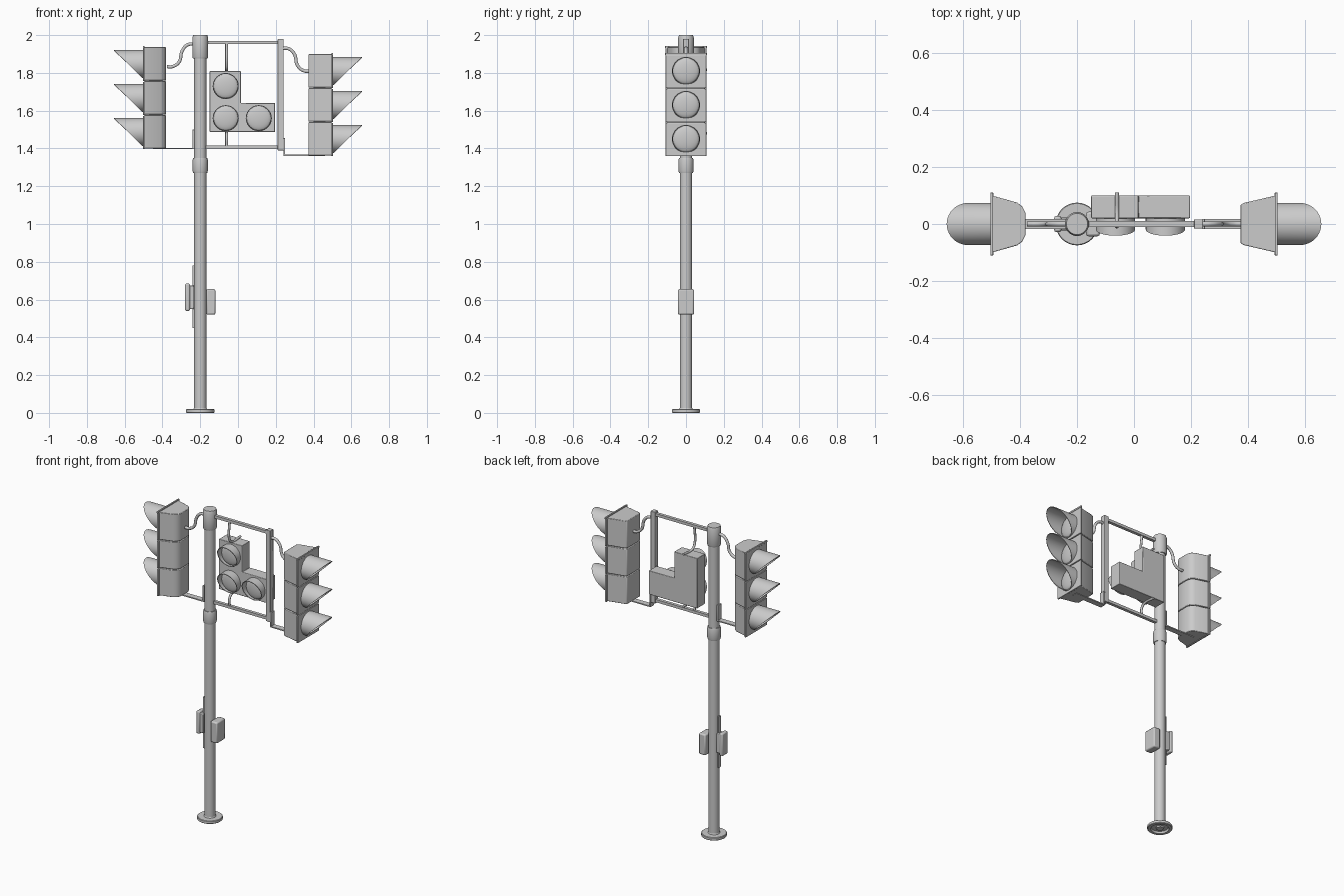
import bpy, bmesh, math
from mathutils import Vector

if "Cube" in bpy.data.objects:
    bpy.data.objects.remove(bpy.data.objects["Cube"])

PX = -0.2  # pole axis


def finish(name, bm, bevel=0.0, angle=35):
    bmesh.ops.recalc_face_normals(bm, faces=bm.faces)
    me = bpy.data.meshes.new(name)
    bm.to_mesh(me)
    bm.free()
    ob = bpy.data.objects.new(name, me)
    bpy.context.collection.objects.link(ob)
    bpy.ops.object.select_all(action='DESELECT')
    ob.select_set(True)
    bpy.context.view_layer.objects.active = ob
    bpy.ops.object.shade_smooth_by_angle(angle=math.radians(angle))
    if bevel:
        m = ob.modifiers.new("bevel", 'BEVEL')
        m.width, m.segments, m.limit_method = bevel, 2, 'ANGLE'
    return ob


def box(name, x, y, z, bevel=0.0):
    """Box from (min, max) ranges."""
    bm = bmesh.new()
    bmesh.ops.create_cube(bm, size=1)
    for v in bm.verts:
        v.co = [r[0] if c < 0 else r[1] for c, r in zip(v.co, (x, y, z))]
    return finish(name, bm, bevel)


def prism(name, pts, vec, bevel=0.0):
    """Extrude a polygon along a vector."""
    bm = bmesh.new()
    f = bm.faces.new([bm.verts.new(p) for p in pts])
    r = bmesh.ops.extrude_face_region(bm, geom=[f])
    for g in r['geom']:
        if isinstance(g, bmesh.types.BMVert):
            g.co += Vector(vec)
    return finish(name, bm, bevel)


def lathe(name, prof, n=32, x=PX):
    """Spin (radius, z) points round the pole axis, capping both ends."""
    bm = bmesh.new()
    rings = [[bm.verts.new((x + r * math.cos(2 * math.pi * i / n),
                            r * math.sin(2 * math.pi * i / n), z)) for i in range(n)]
             for r, z in prof]
    for a, b in zip(rings, rings[1:]):
        for i in range(n):
            j = (i + 1) % n
            bm.faces.new((a[i], a[j], b[j], b[i]))
    bm.faces.new(rings[0])
    bm.faces.new(rings[-1])
    return finish(name, bm)


def tube(name, pts, r):
    cu = bpy.data.curves.new(name, 'CURVE')
    cu.dimensions = '3D'
    cu.bevel_depth, cu.bevel_resolution, cu.use_fill_caps = r, 3, True
    sp = cu.splines.new('BEZIER')
    sp.bezier_points.add(len(pts) - 1)
    for bp, p in zip(sp.bezier_points, pts):
        bp.co = p
        bp.handle_left_type = bp.handle_right_type = 'AUTO'
    ob = bpy.data.objects.new(name, cu)
    bpy.context.collection.objects.link(ob)
    return ob


def visor(name, c, d, r, short, long, wall=0.004, n=40):
    """Hollow tube along d, cut obliquely so the top reaches furthest."""
    c, d, up = Vector(c), Vector(d), Vector((0, 0, 1))
    side = d.cross(up)
    bm = bmesh.new()
    loops = []
    for rad, out in ((r, 0), (r, 1), (r - wall, 1), (r - wall, 0)):
        loop = []
        for i in range(n):
            a = 2 * math.pi * i / n
            ln = short + (long - short) * (1 + math.sin(a)) / 2
            loop.append(bm.verts.new(c + side * rad * math.cos(a)
                                     + up * rad * math.sin(a) + d * ln * out))
        loops.append(loop)
    for k in range(4):
        a, b = loops[k], loops[(k + 1) % 4]
        for i in range(n):
            j = (i + 1) % n
            bm.faces.new((a[i], a[j], b[j], b[i]))
    return finish(name, bm)


def lens(name, c, d, r, depth):
    bm = bmesh.new()
    bmesh.ops.create_uvsphere(bm, u_segments=32, v_segments=12, radius=1)
    for v in bm.verts:
        v.co = Vector(c) + Vector([v.co[i] * (depth if d[i] else r) for i in range(3)])
    return finish(name, bm, angle=60)


# Pole, base and collars
lathe("base_flange", [(0.05, 0.012), (0.055, 0.0), (0.072, 0.0), (0.075, 0.003),
                      (0.075, 0.017), (0.072, 0.02), (0.036, 0.02), (0.033, 0.026)])
lathe("base_bolt", [(0.025, 0.002), (0.025, 0.013)], 6)
lathe("pole", [(0.033, 0.02), (0.033, 1.9)])
lathe("middle_collar", [(0.033, 1.27), (0.037, 1.27), (0.04, 1.28), (0.04, 1.34),
                        (0.037, 1.35), (0.033, 1.35)])
lathe("top_cap", [(0.033, 1.875), (0.038, 1.875), (0.042, 1.885), (0.042, 1.985),
                  (0.037, 2.0)])

# Frame beside the pole
box("frame_top_bar", (-0.17, 0.22), (-0.01, 0.01), (1.952, 1.97))
box("frame_bottom_bar", (-0.17, 0.22), (-0.01, 0.01), (1.398, 1.416))
box("frame_post", (0.21, 0.242), (-0.016, 0.016), (1.39, 1.98), 0.003)

# Three-lens traffic heads at both ends
heads = {
    "left": (-1, 1.397, [(0.498, 0.1), (0.41, 0.075), (0.392, 0.062), (0.381, 0.04)]),
    "right": (1, 1.36, [(0.498, 0.1), (0.385, 0.074), (0.373, 0.066)]),
}
for side, (s, z0, prof) in heads.items():
    pitch = 0.18
    for i in range(3):
        zb = z0 + i * pitch
        outline = [(s * x, y) for x, y in prof] + [(s * x, -y) for x, y in prof[::-1]]
        prism(f"{side}_housing_{i}", [(x, y, zb + 0.003) for x, y in outline],
              (0, 0, pitch - 0.004), 0.003)
        xs = sorted((s * 0.492, s * 0.502))
        box(f"{side}_door_{i}", xs, (-0.108, 0.108), (zb, zb + pitch - 0.005), 0.002)
        c = (s * 0.5, 0, zb + 0.09)
        visor(f"{side}_visor_{i}", c, (s, 0, 0), 0.074, 0.006, 0.157)
        lens(f"{side}_lens_{i}", c, (s, 0, 0), 0.07, 0.018)
    top = z0 + 3 * pitch
    core = sorted((s * 0.4, s * 0.49))
    box(f"{side}_inner_core", core, (-0.058, 0.058), (z0 + 0.01, top - 0.01))
    # Overhanging lid lip
    box(f"{side}_lid_lip", sorted((s * 0.494, s * 0.504)), (-0.11, 0.11),
        (top - 0.006, top + 0.006), 0.002)

# Lower straps carrying the heads
box("left_strap_flat", (-0.45, -0.235), (-0.018, 0.018), (1.396, 1.403))
box("left_strap_upright", (-0.241, -0.23), (-0.018, 0.018), (1.396, 1.5), 0.002)
box("right_strap_flat", (0.246, 0.46), (-0.018, 0.018), (1.36, 1.367))
box("right_strap_upright", (0.24, 0.249), (-0.018, 0.018), (1.36, 1.455), 0.002)

# Curved cable arms
tube("left_cable_arm", [(-0.375, 0, 1.832), (-0.345, 0, 1.834), (-0.312, 0, 1.858),
                        (-0.296, 0, 1.915), (-0.27, 0, 1.947), (-0.23, 0, 1.955)], 0.009)
tube("right_cable_arm", [(0.235, 0, 1.93), (0.268, 0, 1.928), (0.298, 0, 1.9),
                         (0.315, 0, 1.84), (0.345, 0, 1.813), (0.385, 0, 1.807)], 0.009)

# L-shaped signal in the frame
ell = [(-0.15, 1.487), (0.196, 1.487), (0.196, 1.64), (0.015, 1.64),
       (0.015, 1.81), (-0.15, 1.81)]
prism("corner_signal_box", [(x, 0.02, z) for x, z in ell], (0, 0.08, 0), 0.003)
for i, (x, z) in enumerate([(-0.065, 1.73), (-0.065, 1.56), (0.11, 1.56)]):
    visor(f"corner_visor_{i}", (x, 0.021, z), (0, -1, 0), 0.069, 0.018, 0.062)
    lens(f"corner_lens_{i}", (x, 0.02, z), (0, -1, 0), 0.065, 0.015)

# Hanger rods bending over and under the box
for name, zbar, zbox in (("upper", 1.96, 1.817), ("lower", 1.407, 1.48)):
    k = 0.02 if zbar > zbox else -0.02
    tube(f"{name}_hanger", [(-0.06, 0, zbar), (-0.06, 0, zbox + k), (-0.06, 0.02, zbox),
                            (-0.06, 0.11, zbox)], 0.0075)

# Push-button boxes on the pole
box("right_button_box", (-0.168, -0.12), (-0.043, 0.043), (0.52, 0.655), 0.008)
box("left_button_strip", (-0.241, -0.23), (-0.011, 0.011), (0.45, 0.78))
box("left_button_back", (-0.262, -0.232), (-0.022, 0.022), (0.55, 0.675), 0.004)
box("left_button_box", (-0.28, -0.255), (-0.028, 0.028), (0.54, 0.685), 0.007)
